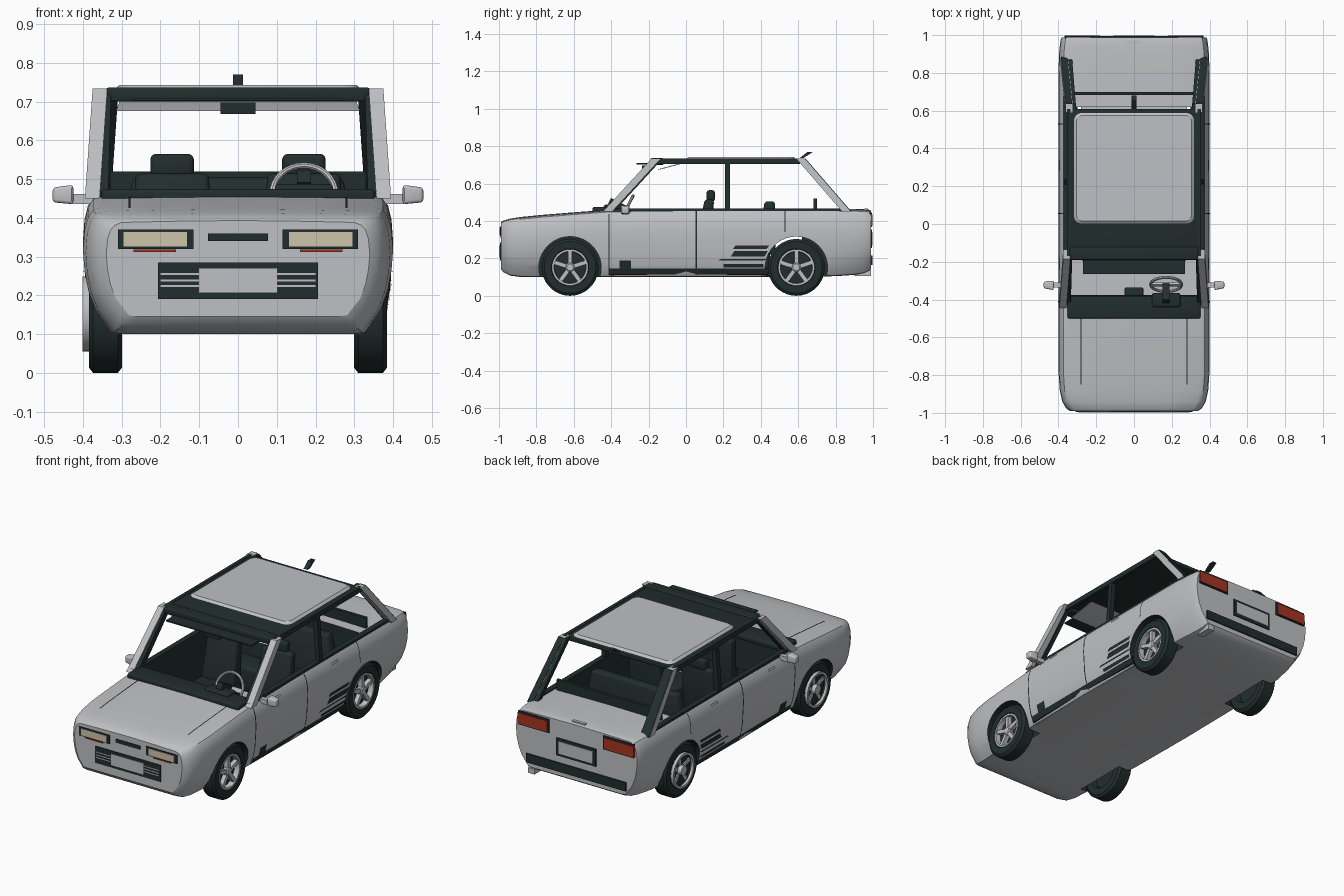
import bpy, bmesh, math
from mathutils import Vector, Matrix

if "Cube" in bpy.data.objects:
    bpy.data.objects.remove(bpy.data.objects["Cube"])


def material(name, rgb):
    m = bpy.data.materials.new(name)
    m.diffuse_color = (*rgb, 1)
    m.use_nodes = True
    m.node_tree.nodes["Principled BSDF"].inputs["Base Color"].default_value = m.diffuse_color
    return m


PAINT = material("silver_paint", (0.52, 0.53, 0.55))
DARK = material("dark_trim", (0.016, 0.027, 0.026))
CREAM = material("headlight_cream", (0.62, 0.55, 0.40))
RED = material("lamp_red", (0.38, 0.035, 0.015))


def finish(name, bm, *mats, recalc=True):
    if recalc:
        bmesh.ops.recalc_face_normals(bm, faces=bm.faces)
    me = bpy.data.meshes.new(name)
    bm.to_mesh(me)
    bm.free()
    for m in mats:
        me.materials.append(m)
    ob = bpy.data.objects.new(name, me)
    bpy.context.collection.objects.link(ob)
    return ob


def prism(name, low, high, mat, bevel=0):
    """Solid between two point loops."""
    bm = bmesh.new()
    a, b = [[bm.verts.new(p) for p in loop] for loop in (low, high)]
    n = len(a)
    bm.faces.new(a[::-1])
    bm.faces.new(b)
    for i in range(n):
        bm.faces.new((a[i], a[(i + 1) % n], b[(i + 1) % n], b[i]))
    if bevel:
        bmesh.ops.bevel(bm, geom=bm.edges[:], offset=bevel, segments=3, profile=0.5, affect='EDGES')
    return finish(name, bm, mat)


def rect(x0, x1, y0, y1, z):
    return [(x0, y0, z), (x1, y0, z), (x1, y1, z), (x0, y1, z)]


def box(name, x, y, z, mat, bevel=0):
    return prism(name, rect(*x, *y, z[0]), rect(*x, *y, z[1]), mat, bevel)


def pair(name, x, y, z, mat, bevel=0):
    for s, side in ((1, "right"), (-1, "left")):
        box(f"{name}_{side}", sorted((s * x[0], s * x[1])), y, z, mat, bevel)


def grid(name, rows, out, mat):
    """Thin surface patch facing the given direction."""
    bm = bmesh.new()
    vs = [[bm.verts.new(p) for p in r] for r in rows]
    for r, q in zip(vs, vs[1:]):
        for i in range(len(r) - 1):
            f = bm.faces.new((r[i], r[i + 1], q[i + 1], q[i]))
            f.normal_update()
            if f.normal.dot(Vector(out)) < 0:
                f.normal_flip()
    return finish(name, bm, mat, recalc=False)


def lathe(name, profile, centre, mat, steps=36, closed=True):
    """Turn (x, radius) points about the x axis."""
    bm = bmesh.new()
    rings = [[bm.verts.new((centre[0] + x, centre[1] + r * math.cos(k * math.tau / steps),
                            centre[2] + r * math.sin(k * math.tau / steps)))
              for k in range(steps)] for x, r in profile]
    links = list(zip(rings, rings[1:] + rings[:1])) if closed else list(zip(rings, rings[1:]))
    for a, b in links:
        for k in range(steps):
            bm.faces.new((a[k], a[(k + 1) % steps], b[(k + 1) % steps], b[k]))
    if not closed:
        bm.faces.new(rings[0])
        bm.faces.new(rings[-1])
    return finish(name, bm, mat)


# Body stations: y, half width, half width at bottom, bottom z, top z
STATIONS = [(-0.99, .34, .29, .145, .388), (-.975, .36, .305, .125, .398), (-.94, .38, .32, .108, .408),
            (-.88, .393, .328, .10, .417), (-.78, .40, .335, .10, .427), (-.62, .40, .35, .10, .44),
            (-.42, .40, .365, .10, .455), (0, .40, .37, .10, .46), (.5, .40, .365, .10, .46),
            (.80, .40, .35, .105, .46), (.90, .397, .335, .112, .46), (.95, .392, .325, .12, .458),
            (.975, .388, .32, .13, .456), (.988, .383, .315, .14, .452)]


def section(y):
    """Right half of the body cross-section, bottom to top."""
    y = min(max(y, STATIONS[0][0]), STATIONS[-1][0])
    a, b = next((p, q) for p, q in zip(STATIONS, STATIONS[1:]) if p[0] <= y <= q[0])
    t = (y - a[0]) / (b[0] - a[0])
    w, wb, zb, zt = [p + (q - p) * t for p, q in zip(a[1:], b[1:])]
    h = zt - zb
    return [(0, zb), (wb - .03, zb), (wb - .008, zb + .004), (wb, zb + .015),
            (wb + .5 * (w - wb), zb + .19 * h), (wb + .78 * (w - wb), zb + .34 * h),
            (w * .99, zb + .5 * h), (w, zb + .66 * h), (w * .99, zb + .82 * h), (w * .967, zb + .92 * h),
            (w * .935, zt - .007), (w * .88, zt), (w * .5, zt + .003), (0, zt + .005)]


def side_x(y, z):
    pts = section(y)[1:12]
    for (x0, z0), (x1, z1) in zip(pts, pts[1:]):
        if z0 <= z <= z1 and z1 > z0:
            return x0 + (x1 - x0) * (z - z0) / (z1 - z0)
    return pts[0][0] if z < pts[0][1] else pts[-1][0]


bm = bmesh.new()
loops = []
for st in STATIONS:
    half = section(st[0])
    ring = half + [(-x, z) for x, z in half[-2:0:-1]]
    loops.append([bm.verts.new((x, st[0], z)) for x, z in ring])
for a, b in zip(loops, loops[1:]):
    for i in range(len(a)):
        j = (i + 1) % len(a)
        bm.faces.new((a[i], a[j], b[j], b[i]))
bm.faces.new(loops[0])
bm.faces.new(loops[-1])
body = finish("body", bm, PAINT, DARK)

# Cut the open cabin and the wheel arches, dark inside with a pale floor
WHEELS = [(s, y) for s in (1, -1) for y in (-.62, .59)]
cutters = [box("cabin_cutter", (-.345, .345), (-.43, .62), (.135, .6), PAINT)]
for s, y in WHEELS:
    cutters.append(lathe("arch_cutter", [(-.115, .167), (.115, .167)], (s * .395, y, .15), PAINT, 40, False))
for c in cutters:
    c.hide_render = True
    c.data.materials.append(DARK)
    for p in c.data.polygons:
        p.material_index = 0 if p.normal.z < -.9 and c is cutters[0] else 1
    mod = body.modifiers.new("cut", 'BOOLEAN')
    mod.operation, mod.solver, mod.object = 'DIFFERENCE', 'EXACT', c
bpy.context.view_layer.update()
body.data = bpy.data.meshes.new_from_object(body.evaluated_get(bpy.context.evaluated_depsgraph_get()))
body.modifiers.clear()
for c in cutters:
    bpy.data.objects.remove(c)

# Wheels: tyre, dark backing, rim, hub and five spokes
for s, y in WHEELS:
    c = (s * .342, y, .152)
    lathe("tyre", [(-.043, .10), (-.043, .138), (-.032, .152), (.032, .152), (.043, .138), (.043, .10),
                   (.03, .092), (-.03, .092)], c, DARK)
    lathe("wheel_backing", [(-.03, .095), (.012, .095)], c, DARK, closed=False)
    o = s * .034
    lathe("rim", [(o - .025, .097), (o + .008 * s, .097), (o + .008 * s, .086), (o - .025, .084)], c, PAINT)
    lathe("hub", [(o - .025, .026), (o, .026), (o + .006 * s, .018)], c, PAINT, 20, False)
    for k in range(5):
        sp = box("spoke", (-.012, .012), (-.011, .011), (.015, .09), PAINT)
        sp.data.transform(Matrix.Translation((c[0] + o - .01 * s, c[1], c[2]))
                          @ Matrix.Rotation(k * math.tau / 5, 4, 'X'))

# Side details that follow the body surface
for s in (1, -1):
    def panel(name, ya, yb, zs, mat=DARK, lean=0, off=.003):
        rows = [[(s * (side_x(y, z) + off), y + lean * (z - zs[0]), z) for z in zs] for y in (ya, yb)]
        grid(name, rows, (s, 0, 0), mat)
    seam = [.11, .17, .22, .28, .34, .395, .431, .453]
    panel("door_seam", -.415, -.408, seam)
    panel("door_seam", .052, .059, seam)
    panel("door_seam", .527, .532, seam[4:])
    panel("rocker_trim", -.41, .435, [.102, .115, .145], off=.004)
    panel("sill_block", -.355, -.295, [.145, .19])
    panel("side_stripe", .20, .415, [.152, .17])
    panel("side_stripe", .17, .415, [.188, .197], lean=2)
    panel("side_stripe", .24, .42, [.21, .24], lean=.6)
    panel("side_stripe", .25, .43, [.25, .268], lean=.8)
    for y in (-.24, .28):
        panel("door_handle", y, y + .06, [.42, .433], PAINT, off=.007)
    hood = [[(s * .28 + d, y, section(y)[11][1] + .005) for y in (-.85, -.78, -.62, -.5)] for d in (-.003, .003)]
    grid("hood_seam", hood, (0, 0, 1), DARK)

    def post(name, x0, x1, dx, ya, yb, wide, mat, z0=.45, z1=.733):
        prism(name, rect(s * x0, s * x1, ya, ya + wide, z0),
              rect(s * (x0 - dx), s * (x1 - dx), yb, yb + wide, z1), mat)
    # Front, middle and rear roof posts
    post("front_pillar", .357, .395, .02, -.445, -.185, .05, PAINT)
    post("front_pillar_lining", .335, .358, .008, -.435, -.175, .05, DARK)
    post("middle_pillar", .345, .372, .02, .208, .208, .028, DARK)
    post("rear_pillar", .35, .388, .025, .835, .59, .045, PAINT)
    post("rear_pillar_lining", .328, .352, .02, .845, .60, .035, DARK)
    post("rear_pillar_edge", .352, .386, .025, .875, .63, .01, DARK)
    # Wing mirror
    xs = (.425, .478)
    prism("wing_mirror", [(s * xs[0], y, z) for y, z in ((-.35, .435), (-.30, .435), (-.30, .485), (-.35, .485))],
          [(s * xs[1], y, z) for y, z in ((-.34, .44), (-.305, .44), (-.305, .478), (-.34, .478))], PAINT, .008)
pair("mirror_arm", (.37, .43), (-.335, -.31), (.435, .462), PAINT)
pair("belt_trim", (.343, .374), (-.43, .86), (.45, .467), DARK)

# Roof
box("roof_frame", (-.345, .345), (-.17, .61), (.712, .732), DARK, .004)
box("roof_header", (-.34, .34), (-.19, -.12), (.70, .736), DARK, .006)
pair("roof_rail", (.335, .355), (-.17, .61), (.706, .734), DARK)


def rounded(w, y0, y1, r, z):
    return [(sx * (w - r) + r * math.cos(a), (y1 - r if sy > 0 else y0 + r) + r * math.sin(a), z)
            for q, (sx, sy) in enumerate(((1, 1), (-1, 1), (-1, -1), (1, -1)))
            for a in [math.radians(q * 90 + k * 22.5) for k in range(5)]]


prism("roof_panel", rounded(.32, 0, .59, .04, .73), rounded(.305, .015, .575, .035, .743), PAINT)
box("front_visor", (-.27, .27), (-.265, -.17), (.702, .709), DARK)
prism("sun_visors", rect(-.315, .315, -.155, -.14, .675), rect(-.30, .30, -.02, 0, .712), PAINT)
box("inside_mirror", (-.045, .045), (-.235, -.21), (.668, .697), DARK)
prism("roof_fin", rect(-.013, .013, .61, .63, .738), rect(-.013, .013, .65, .68, .77), DARK)

# Cabin furniture
box("dashboard_top", (-.352, .352), (-.50, -.38), (.44, .474), DARK, .008)
box("dashboard", (-.343, .343), (-.43, -.375), (.28, .45), DARK)
box("instrument_hood", (.095, .245), (-.44, -.365), (.45, .487), DARK, .01)
box("centre_console", (-.05, .05), (-.40, -.335), (.14, .44), DARK, .01)
for x in (-.17, .17):
    box("front_seat_cushion", (x - .11, x + .11), (-.20, .12), (.15, .27), DARK, .02)
    prism("front_seat_back", rect(x - .105, x + .105, .04, .13, .22),
          rect(x - .095, x + .095, .10, .15, .515), DARK, .015)
    box("headrest", (x - .056, x + .056), (.11, .155), (.505, .565), DARK, .014)
box("rear_seat_cushion", (-.33, .33), (.25, .45), (.135, .28), DARK, .02)
prism("rear_seat_back", rect(-.33, .33, .38, .48, .22), rect(-.27, .27, .42, .475, .505), DARK, .015)
box("rear_shelf_bar", (-.33, .33), (.683, .70), (.45, .52), DARK)

# Steering wheel
tilt = Matrix.Translation((.17, -.32, .462)) @ Matrix.Rotation(math.radians(-27), 4, 'X')
bpy.ops.mesh.primitive_torus_add(major_radius=.082, minor_radius=.008, major_segments=32, minor_segments=8)
ring = bpy.context.object
ring.name = "steering_wheel"
ring.data.materials.append(PAINT)
ring.data.transform(tilt @ Matrix.Rotation(math.pi / 2, 4, 'X'))
for name, x, z in (("steering_crossbar", (-.08, .08), (-.012, .012)), ("steering_spoke", (-.012, .012), (-.08, 0))):
    box(name, x, (-.006, .006), z, PAINT).data.transform(tilt)
box("steering_column", (-.018, .018), (-.10, 0), (-.018, .018), DARK).data.transform(tilt)

# Nose details
F = -.985
pair("headlight_frame", (.115, .31), (-.995, F), (.32, .37), DARK)
pair("headlight_lens", (.132, .295), (-.998, F), (.326, .364), CREAM)
pair("indicator", (.16, .27), (-.995, F), (.312, .318), RED)
box("grille_bar", (-.077, .077), (-.995, F), (.34, .36), DARK)
box("lower_grille", (-.207, .207), (-.995, F), (.19, .285), DARK)
box("front_plate", (-.102, .102), (-.999, F), (.206, .27), PAINT)
for z in (.221, .236, .252):
    pair("grille_slat", (.10, .20), (-.997, F), (z, z + .005), PAINT)

# Tail details
R = .982
pair("tail_lamp_frame", (.17, .366), (R, .994), (.368, .446), DARK)
pair("tail_lamp", (.18, .368), (R, .998), (.374, .436), RED)
box("rear_plate_frame", (-.125, .125), (R, .994), (.255, .355), DARK)
box("rear_plate", (-.108, .108), (R, .998), (.27, .34), PAINT)
box("rear_bumper_strip", (-.315, .315), (R, .996), (.165, .215), DARK)
box("boot_handle", (-.04, .04), (.955, .972), (.455, .468), PAINT)
box("exhaust", (.265, .305), (.90, .99), (.105, .135), PAINT)

# Smooth the rounded parts, keep hard edges
bpy.ops.object.select_all(action='DESELECT')
for ob in bpy.context.scene.objects:
    ob.select_set(True)
bpy.context.view_layer.objects.active = body
bpy.ops.object.shade_smooth_by_angle(angle=math.radians(32))
